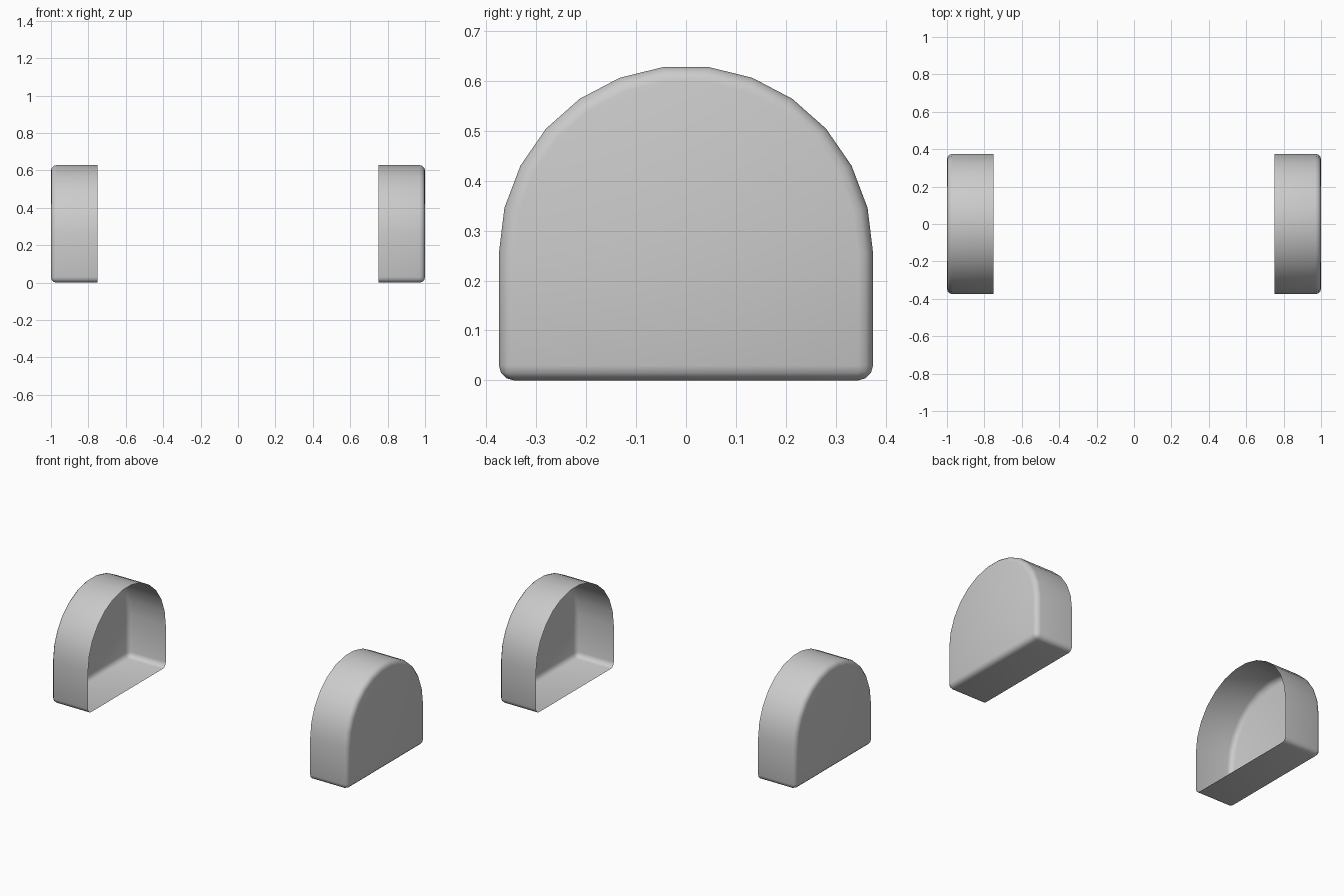
import bpy, bmesh, math

if "Cube" in bpy.data.objects:
    bpy.data.objects.remove(bpy.data.objects["Cube"])

HALF_W, ARCH_Z, SIDES = 0.375, 0.256, 13
X_OPEN, X_CAP, ROUND = 0.75, 1.0, 0.03

# Arched profile: flat base with a 13-sided round top
profile = [(-HALF_W, 0.0), (HALF_W, 0.0)]
for i in range(SIDES + 1):
    a = math.pi * i / SIDES
    profile.append((HALF_W * math.cos(a), ARCH_Z + HALF_W * math.sin(a)))

# Open shell: wall strip plus outer cap
bm = bmesh.new()
rim = [bm.verts.new((X_OPEN, y, z)) for y, z in profile]
cap = [bm.verts.new((X_CAP, y, z)) for y, z in profile]
n = len(profile)
for i in range(n):
    j = (i + 1) % n
    bm.faces.new((rim[i], rim[j], cap[j], cap[i]))
cap_face = bm.faces.new(cap)
bmesh.ops.recalc_face_normals(bm, faces=bm.faces[:])

# Rounded cap edge and bottom corners
edges = list(cap_face.edges) + [bm.edges.get((rim[i], cap[i])) for i in (0, 1)]
bmesh.ops.bevel(bm, geom=edges, offset=ROUND, offset_type='OFFSET',
                segments=3, profile=0.5, affect='EDGES')
bmesh.ops.recalc_face_normals(bm, faces=bm.faces[:])
if max(bm.faces, key=lambda f: f.calc_center_median().x).normal.x < 0:
    bmesh.ops.reverse_faces(bm, faces=bm.faces[:])
for f in bm.faces:
    f.smooth = True

mesh = bpy.data.meshes.new("ear_cups")
bm.to_mesh(mesh)
bm.free()
cups = bpy.data.objects.new("ear_cups", mesh)
bpy.context.collection.objects.link(cups)

# Matching cup on the left
mirror = cups.modifiers.new("mirror", 'MIRROR')
mirror.use_axis = (True, False, False)
mirror.use_mirror_merge = False
